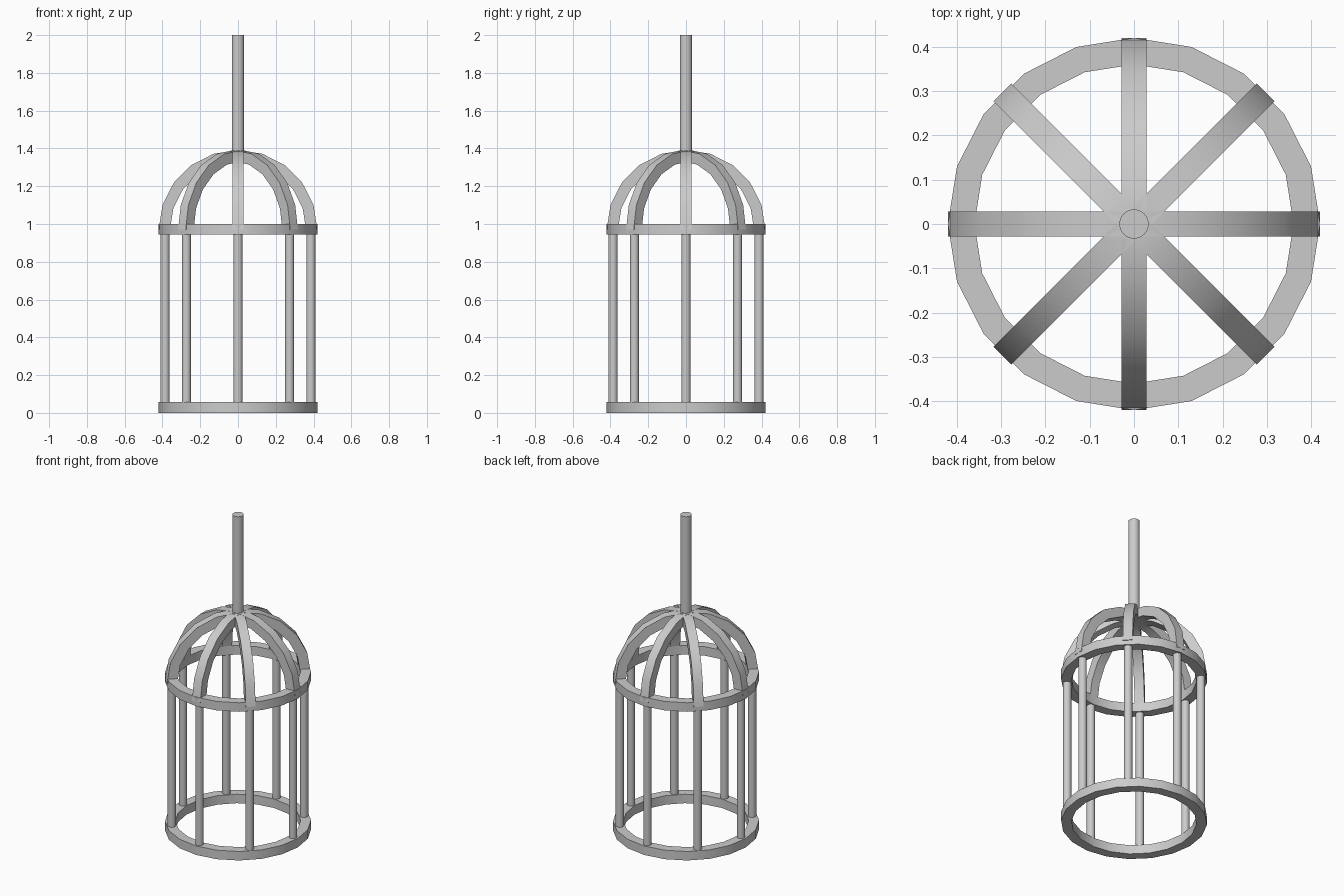
import bpy, bmesh
from math import sin, cos, pi

if "Cube" in bpy.data.objects:
    bpy.data.objects.remove(bpy.data.objects["Cube"])

OUTER, INNER, THICK, SEG = 0.42, 0.36, 0.057, 20
MID_Z = 0.972


def finish(name, bm):
    bmesh.ops.recalc_face_normals(bm, faces=bm.faces)
    me = bpy.data.meshes.new(name)
    bm.to_mesh(me)
    bm.free()
    ob = bpy.data.objects.new(name, me)
    bpy.context.collection.objects.link(ob)
    bpy.ops.object.select_all(action='DESELECT')
    ob.select_set(True)
    bpy.context.view_layer.objects.active = ob
    bpy.ops.object.shade_smooth_by_angle(angle=pi / 6)
    return ob


def band(name, steps, closed, place):
    """Rectangular section swept round an arc; place maps (u, v, w) to xyz."""
    bm = bmesh.new()
    loops = []
    for i in range(steps if closed else steps + 1):
        a = 2 * pi * i / SEG
        loops.append([bm.verts.new(place(r * cos(a), r * sin(a), w))
                      for r, w in ((OUTER, -THICK / 2), (OUTER, THICK / 2),
                                   (INNER, THICK / 2), (INNER, -THICK / 2))])
    for i in range(steps):
        a, b = loops[i], loops[(i + 1) % len(loops)]
        for k in range(4):
            bm.faces.new((a[k], b[k], b[(k + 1) % 4], a[(k + 1) % 4]))
    if not closed:
        bm.faces.new(loops[0])
        bm.faces.new(loops[-1])
    return finish(name, bm)


def rod(name, x, y, z0, z1, r, sides):
    bm = bmesh.new()
    bmesh.ops.create_cone(bm, cap_ends=True, segments=sides, radius1=r,
                          radius2=r, depth=z1 - z0)
    bmesh.ops.translate(bm, verts=bm.verts, vec=(x, y, (z0 + z1) / 2))
    return finish(name, bm)


# Base and shoulder rings
band("base_ring", SEG, True, lambda u, v, w: (u, v, w + THICK / 2))
band("shoulder_ring", SEG, True, lambda u, v, w: (u, v, w + MID_Z))

# Four half-hoop ribs crossing at the top of the dome
for i in range(4):
    c, s = cos(i * pi / 4), sin(i * pi / 4)
    band(f"dome_rib_{i + 1}", SEG // 2, False,
         lambda u, v, w: (u * c - w * s, u * s + w * c, v + MID_Z))

# Eight upright bars
for i in range(8):
    a = i * pi / 4
    rod(f"cage_bar_{i + 1}", 0.386 * cos(a), 0.386 * sin(a),
        0.03, MID_Z, 0.024, 20)

# Hanging rod
rod("hanging_rod", 0, 0, 1.36, 2.0, 0.033, 32)
